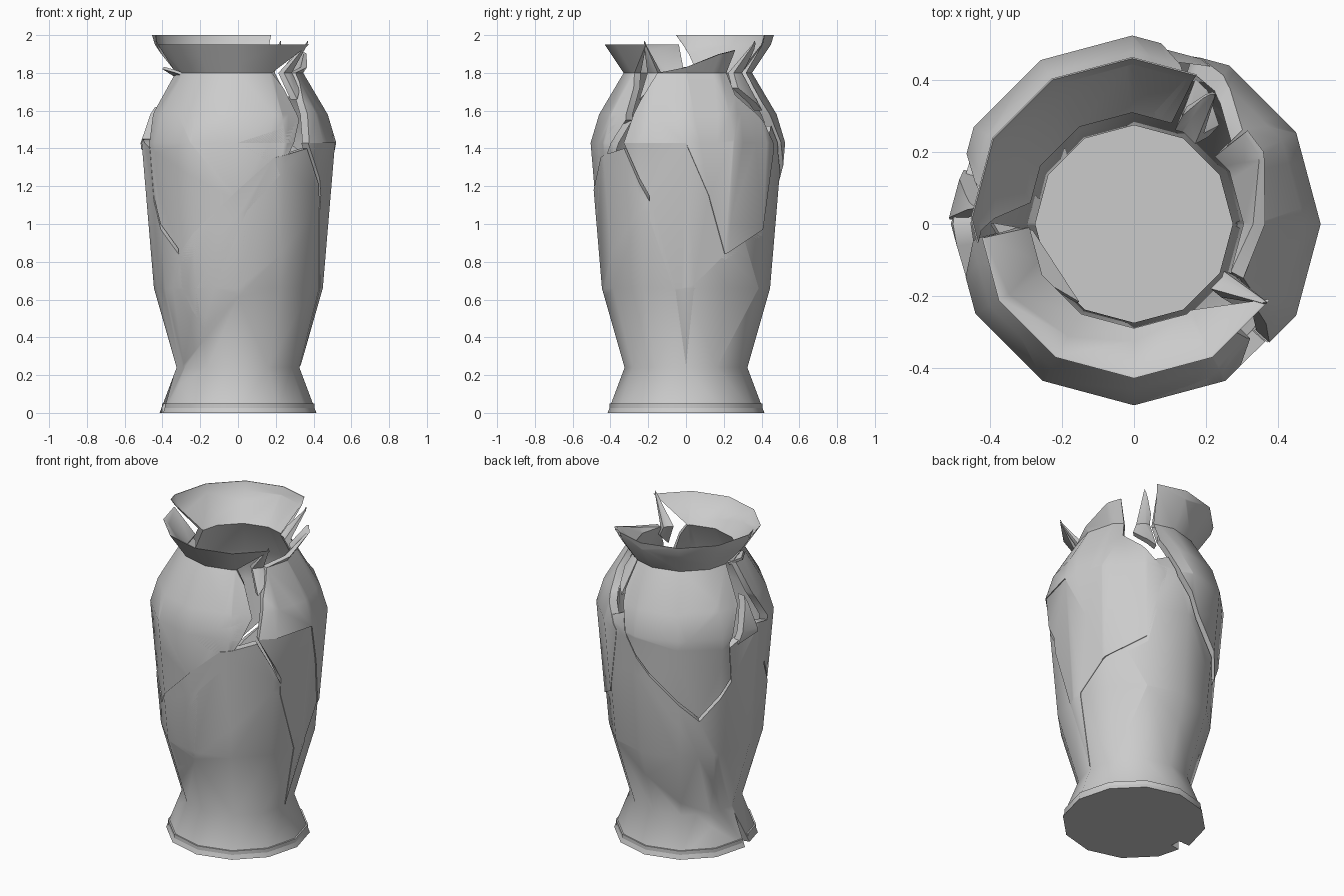
import bpy, bmesh, math
from mathutils import Vector

if "Cube" in bpy.data.objects:
    bpy.data.objects.remove(bpy.data.objects["Cube"])

SIDES = 12
# outer profile: (z, radius, wall thickness)
PROFILE = [(0, .415, .05), (.24, .325, .05), (.66, .445, .05), (1.43, .51, .05),
           (1.58, .465, .05), (1.8, .335, .04), (1.95, .435, .006), (2.0, .45, .004)]


def radius(z):
    for (z0, r0, t0), (z1, r1, t1) in zip(PROFILE, PROFILE[1:]):
        if z <= z1 + 1e-6:
            f = (z - z0) / (z1 - z0)
            return r0 + (r1 - r0) * f, t0 + (t1 - t0) * f


def wrap(u, z, r):
    """Map side number u and height z onto the twelve-sided vase wall."""
    k = math.floor(u + 1e-5)
    f = u - k
    a, b = (2 * math.pi * n / SIDES for n in (k, k + 1))
    return Vector((r * (math.cos(a) * (1 - f) + math.cos(b) * f),
                   r * (math.sin(a) * (1 - f) + math.sin(b) * f), z))


def shard(name, outline, offset=(0, 0, 0), seam=None):
    """Cut an unrolled outline (u, z) on the vase grid, wrap it, give it thickness."""
    bm = bmesh.new()
    bm.faces.new([bm.verts.new((u, z, 0)) for u, z in outline])
    bmesh.ops.triangulate(bm, faces=bm.faces[:])
    us = [p[0] for p in outline]
    cuts = [((k, 0, 0), (1, 0, 0)) for k in range(math.ceil(min(us)), math.floor(max(us)) + 1)]
    cuts += [((0, p[0], 0), (0, 1, 0)) for p in PROFILE[1:-1]]
    for co, no in cuts:
        bmesh.ops.bisect_plane(bm, geom=bm.verts[:] + bm.edges[:] + bm.faces[:],
                               dist=1e-5, plane_co=co, plane_no=no)
    out = bmesh.new()
    outer, inner = {}, {}
    off = Vector(offset)
    for v in bm.verts:
        u, z = v.co.x, v.co.y
        r, t = radius(z)
        outer[v] = out.verts.new(wrap(u, z, r) + off)
        inner[v] = out.verts.new(wrap(u, z, r - t) + off)
    for f in bm.faces:
        out.faces.new([outer[v] for v in f.verts])
        out.faces.new([inner[v] for v in reversed(f.verts)])
    for e in bm.edges:
        a, b = e.verts
        on_seam = seam and any(abs(a.co.x - s) < 1e-4 and abs(b.co.x - s) < 1e-4 for s in seam)
        if e.is_boundary and not on_seam:
            out.faces.new([outer[a], outer[b], inner[b], inner[a]])
    bmesh.ops.remove_doubles(out, verts=out.verts[:], dist=1e-4)
    bmesh.ops.recalc_face_normals(out, faces=out.faces[:])
    bm.free()
    return finish(name, out)


def finish(name, bm):
    me = bpy.data.meshes.new(name)
    bm.to_mesh(me)
    bm.free()
    ob = bpy.data.objects.new(name, me)
    bpy.context.collection.objects.link(ob)
    bpy.ops.object.select_all(action='DESELECT')
    ob.select_set(True)
    bpy.context.view_layer.objects.active = ob
    bpy.ops.object.shade_smooth_by_angle(angle=math.radians(50))
    return ob


def plate(name, points, thickness):
    """Solid flat plate from a loop of 3D points."""
    bm = bmesh.new()
    face = bm.faces.new([bm.verts.new(p) for p in points])
    bm.normal_update()
    n = face.normal.copy()
    ext = bmesh.ops.extrude_face_region(bm, geom=[face], use_keep_orig=True)
    for v in ext['geom']:
        if isinstance(v, bmesh.types.BMVert):
            v.co += n * thickness
    bmesh.ops.recalc_face_normals(bm, faces=bm.faces[:])
    return finish(name, bm)


# crack lines, left to right in the unrolled wall
front_left = [(6.6, 1.43), (6.6, 1.15), (7, 1.0), (7.5, .87), (7.5, .66), (8, .46)]
front_right = [(9, .66), (9.2, 1.1), (9.9, 1.29)]
right_low = [(10.6, 1.43), (11.2, 1.15), (11.2, 1.05), (11.75, .65), (12, .25)]
right_high = [(12.2, .68), (12.9, .84), (14.0, .97), (14.4, 1.4)]
back_low = [(14.7, 1.42), (15.3, 1.2), (16.5, .92), (17.3, 1.15), (17.2, 1.38)]

# intact lower body with jagged upper edge and a notch in the foot
crack = ([(6, 1.45)] + front_left + front_right + [(9.75, 1.38)] + right_low
         + right_high + [(14.5, 1.55)] + back_low + [(18, 1.45)])
# narrow the body along the open cracks
body_line = [(u, z - (.03 if 6 < u < 18 else 0)) for u, z in crack]
shard("lower_body", [(6, .2), (6.35, 0), (18, 0), (18, .2)] + body_line[::-1], seam=(6, 18))

# floor disc, notched at the left
floor_pts = [wrap(u, 0, .405) for u in range(-5, 6)] + [wrap(5.95, 0, .405),
            wrap(6, 0, .34), wrap(6.35, 0, .35), wrap(6.36, 0, .405)]
plate("floor", floor_pts, .05)

# front shard with its sunken rim
shard("front_shard", front_left + front_right
      + [(9, 1.43), (10.5, 1.55), (10.35, 1.72), (10.1, 1.8), (11, 1.95),
         (6.2, 1.95), (6.1, 1.8), (6.2, 1.6)], (0, .005, 0))

# right shard, broken off at the neck
shard("right_shard", [(10.6, 1.43), (12, 1.43), (12.5, 1.15), (12.9, .84), (14, .97), (14.4, 1.4),
                      (13.9, 1.57), (13.4, 1.68), (13.35, 1.92), (12.9, 1.9), (12, 1.83),
                      (11.1, 1.8), (10.8, 1.65)], (.01, 0, 0))
shard("right_lower_shard", right_low + [(12.2, .68), (12.9, .84), (12.5, 1.15), (12, 1.43)],
      (.004, 0, 0))

# back shard with the high rim
shard("back_shard", back_low + [(17.6, 1.6), (17.7, 1.8), (18.3, 2.0), (14.2, 2.0), (14.6, 1.82),
                                (14.3, 1.65)], (-.005, .015, 0))

# small splinters in the gaps around the rim
splinters = [
    ("rim_splinter_right", [(10.75, 1.66), (11.15, 1.74), (11.0, 1.97), (10.7, 1.8)]),
    ("rim_splinter_back", [(13.6, 1.72), (14.2, 1.6), (14.15, 1.85), (13.9, 1.97)]),
    ("left_splinter", [(5.4, 1.36), (5.95, 1.4), (5.8, 1.62), (5.65, 1.52)]),
]
for name, pts in splinters:
    shard(name, pts, (-.01, 0, 0))

# loose splinter lying inside the neck on the left
plate("inner_splinter", [(-.40, 0, 1.82), (-.33, -.12, 1.8), (-.16, -.22, 1.73), (-.29, -.02, 1.75)], .015)
